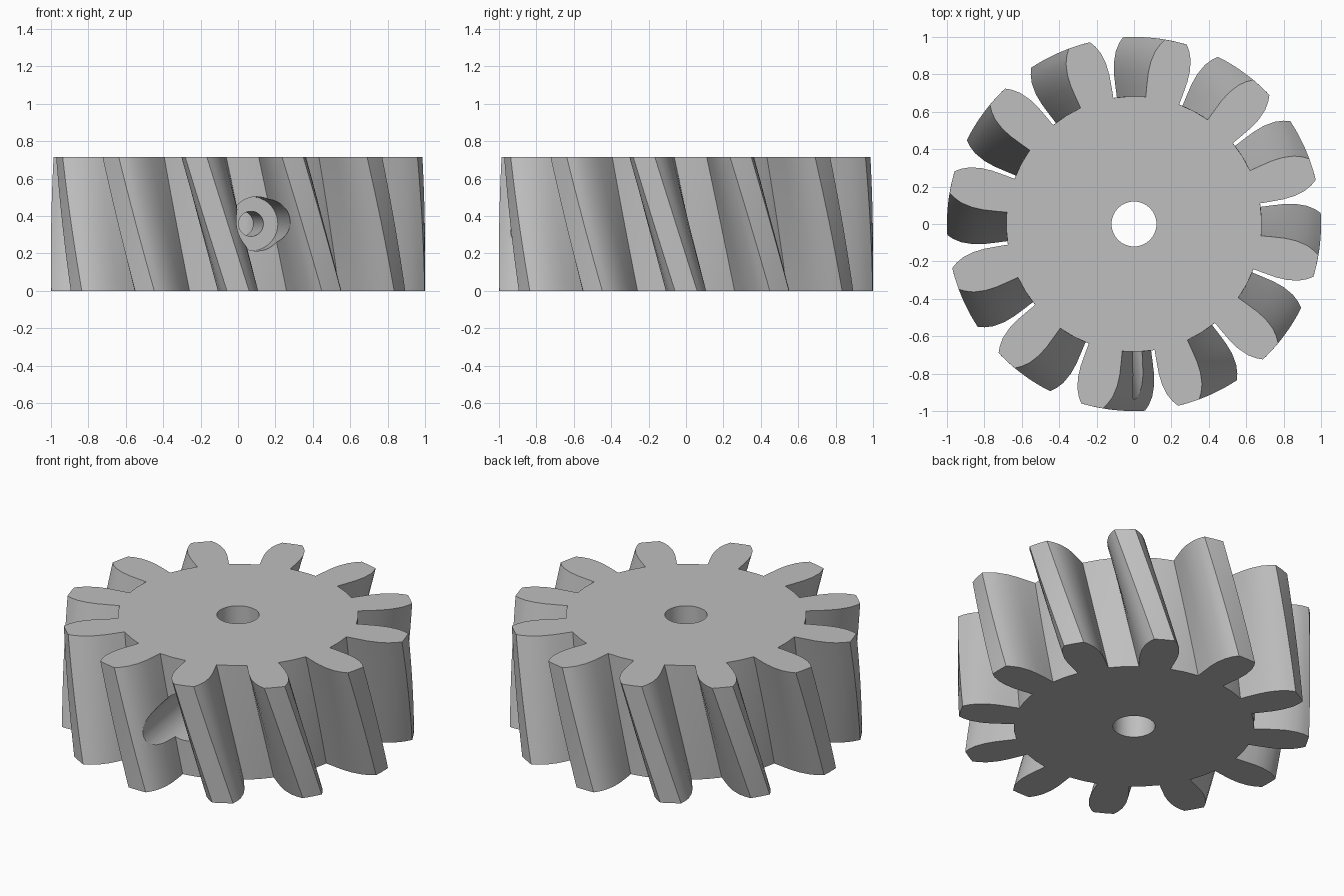
import bpy
import bmesh
from math import radians, cos, sin, pi
from mathutils import Matrix, Vector

if "Cube" in bpy.data.objects:
    bpy.data.objects.remove(bpy.data.objects["Cube"])

TEETH = 12
HEIGHT = 0.716
TWIST = radians(-13)
LAYERS = 12
ROOT = 0.683
PITCH = 2 * pi / TEETH

# Half tooth outline: (radius, half angle in degrees), root to tip
FLANK = [(ROOT, 7.7), (0.74, 7.7), (0.81, 7.6), (0.87, 7.1),
         (0.93, 6.0), (0.97, 4.7), (1.0, 3.4)]

steel = bpy.data.materials.new("steel grey")
steel.use_nodes = True
GREY = (0.52, 0.52, 0.52, 1)
steel.diffuse_color = GREY
steel.node_tree.nodes["Principled BSDF"].inputs["Base Color"].default_value = GREY


def gear_outline():
    """Polar points of the whole gear, one tooth after another."""
    tooth = [(r, -radians(a)) for r, a in FLANK]
    tooth += [(1.0, 0.0)]
    tooth += [(r, radians(a)) for r, a in reversed(FLANK)]
    tooth += [(ROOT, PITCH / 2)]
    return [(r, a + pi / 2 + i * PITCH) for i in range(TEETH) for r, a in tooth]


def make_object(name, bm):
    bmesh.ops.recalc_face_normals(bm, faces=bm.faces[:])
    mesh = bpy.data.meshes.new(name)
    bm.to_mesh(mesh)
    bm.free()
    mesh.materials.append(steel)
    obj = bpy.data.objects.new(name, mesh)
    bpy.context.collection.objects.link(obj)
    return obj


def cutter(name, radius, start, end):
    """Cylinder between two points, used to cut a hole."""
    axis = end - start
    bm = bmesh.new()
    bmesh.ops.create_cone(bm, cap_ends=True, segments=48, radius1=radius,
                          radius2=radius, depth=axis.length)
    turn = axis.to_track_quat('Z', 'Y').to_matrix().to_4x4()
    bm.transform(Matrix.Translation((start + end) / 2) @ turn)
    obj = make_object(name, bm)
    obj.hide_render = True
    return obj


# Helical gear body: stacked outlines, each turned a little further
bm = bmesh.new()
rings = []
for k in range(LAYERS + 1):
    t = k / LAYERS
    rings.append([bm.verts.new((r * cos(a + t * TWIST), r * sin(a + t * TWIST), t * HEIGHT))
                  for r, a in gear_outline()])
for low, high in zip(rings, rings[1:]):
    for i in range(len(low)):
        j = (i + 1) % len(low)
        bm.faces.new((low[i], low[j], high[j], high[i]))
bm.faces.new(rings[0])
bm.faces.new(rings[-1])
gear = make_object("helical_gear", bm)

# Shaft bore, and a stepped set screw hole centred in the front tooth gap
screw_dir = radians(-90) + PITCH / 2 + TWIST / 2


def on_screw_axis(r):
    return Vector((r * cos(screw_dir), r * sin(screw_dir), HEIGHT / 2))


cutters = [
    cutter("shaft_bore", 0.12, Vector((0, 0, -0.2)), Vector((0, 0, HEIGHT + 0.2))),
    cutter("screw_counterbore", 0.145, on_screw_axis(0.47), on_screw_axis(1.2)),
    cutter("screw_hole", 0.067, on_screw_axis(0.0), on_screw_axis(0.6)),
]

bpy.context.view_layer.objects.active = gear
for tool in cutters:
    mod = gear.modifiers.new(tool.name, 'BOOLEAN')
    mod.operation = 'DIFFERENCE'
    mod.solver = 'EXACT'
    mod.object = tool
    bpy.ops.object.modifier_apply(modifier=mod.name)
    bpy.data.objects.remove(tool)

# Smooth flanks with crisp rims
bpy.ops.object.select_all(action='DESELECT')
gear.select_set(True)
bpy.ops.object.shade_smooth_by_angle(angle=radians(25))
